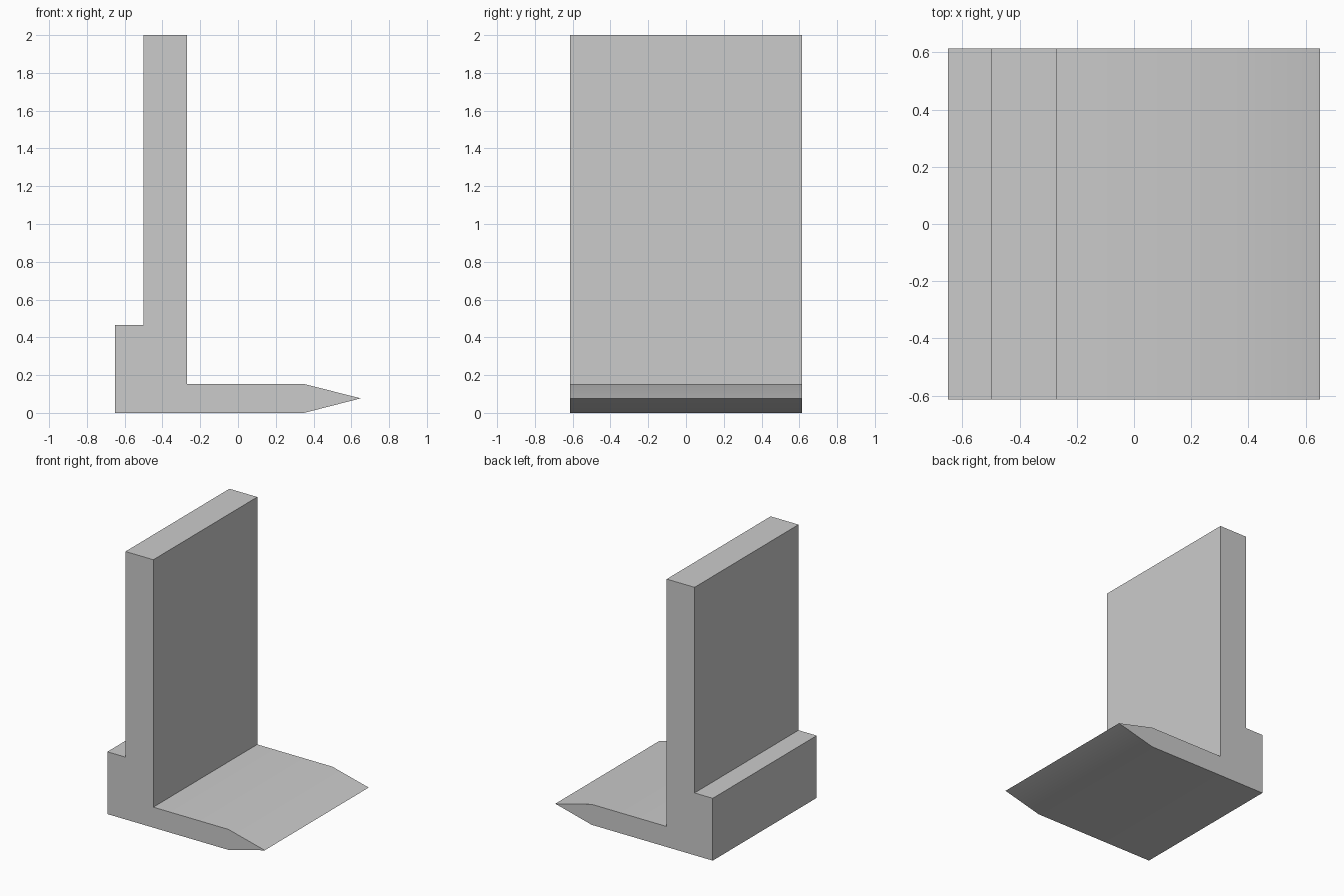
import bpy
import bmesh
import math

# Remove the default cube
cube = bpy.data.objects.get("Cube")
if cube:
    bpy.data.objects.remove(cube, do_unlink=True)

# Single grey material
GREY = (0.6, 0.6, 0.6, 1.0)
grey = bpy.data.materials.new("plain grey")
grey.use_nodes = True
grey.diffuse_color = GREY
grey.node_tree.nodes["Principled BSDF"].inputs["Base Color"].default_value = GREY


def extrude_profile(name, profile, half_depth, material):
    """Extrude an x-z outline along y, centred on y = 0."""
    bm = bmesh.new()
    face = bm.faces.new([bm.verts.new((x, -half_depth, z)) for x, z in profile])
    extruded = bmesh.ops.extrude_face_region(bm, geom=[face], use_keep_orig=True)
    moved = [g for g in extruded["geom"] if isinstance(g, bmesh.types.BMVert)]
    bmesh.ops.translate(bm, verts=moved, vec=(0, 2 * half_depth, 0))
    bmesh.ops.recalc_face_normals(bm, faces=bm.faces)
    mesh = bpy.data.meshes.new(name)
    bm.to_mesh(mesh)
    bm.free()
    mesh.materials.append(material)
    obj = bpy.data.objects.new(name, mesh)
    bpy.context.collection.objects.link(obj)
    return obj


# Upright wall, rear step and tapered foot share one continuous outline
wall_bracket = extrude_profile("wall_bracket", [
    (-0.65, 0), (0.35, 0),            # underside
    (0.65, 0.077), (0.35, 0.153),     # pointed edge of the foot
    (-0.27, 0.153), (-0.27, 2.0),     # foot top and wall face
    (-0.5, 2.0), (-0.5, 0.465),       # wall top and back
    (-0.65, 0.465),                   # rear step
], 0.613, grey)

# Smooth only the shallow bends into the taper
bpy.ops.object.select_all(action="DESELECT")
wall_bracket.select_set(True)
bpy.context.view_layer.objects.active = wall_bracket
bpy.ops.object.shade_smooth_by_angle(angle=math.radians(30))
